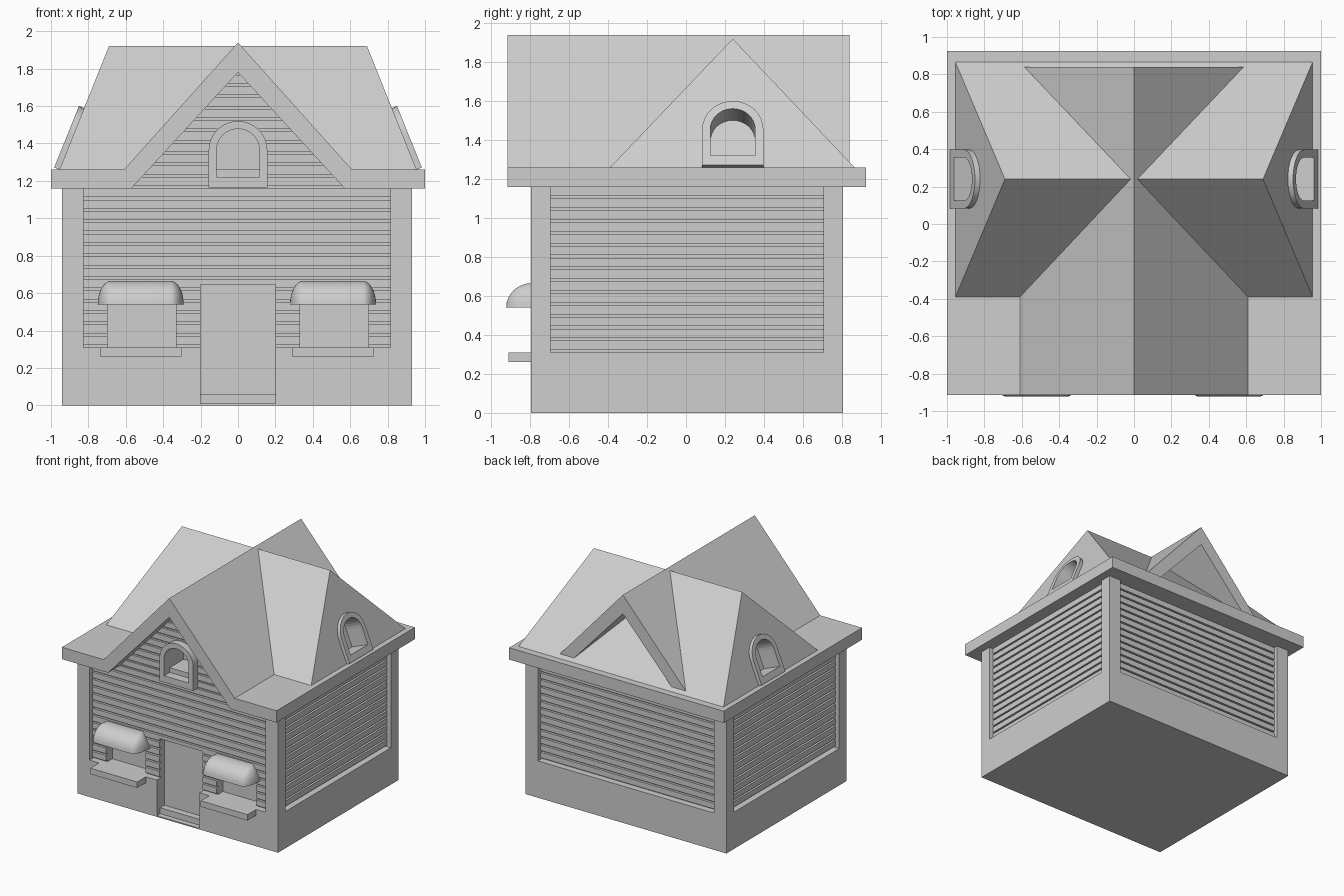
import bpy, bmesh
from math import pi, sin, cos, radians
from mathutils import Matrix, Vector

if "Cube" in bpy.data.objects:
    bpy.data.objects.remove(bpy.data.objects["Cube"])

grey = bpy.data.materials.new("plain_grey")
grey.use_nodes = True
colour = (0.62, 0.62, 0.62, 1)
grey.diffuse_color = colour
grey.node_tree.nodes["Principled BSDF"].inputs["Base Color"].default_value = colour


def finish(name, bm, smooth=False):
    bmesh.ops.recalc_face_normals(bm, faces=bm.faces)
    mesh = bpy.data.meshes.new(name)
    bm.to_mesh(mesh)
    bm.free()
    mesh.materials.append(grey)
    ob = bpy.data.objects.new(name, mesh)
    bpy.context.collection.objects.link(ob)
    if smooth:
        smooth_by_angle(ob)
    return ob


def activate(ob):
    bpy.ops.object.select_all(action='DESELECT')
    ob.select_set(True)
    bpy.context.view_layer.objects.active = ob


def smooth_by_angle(ob):
    activate(ob)
    bpy.ops.object.shade_smooth_by_angle(angle=radians(35))


def add_prism(bm, points, w0, w1, frame):
    """Extrude a flat outline from depth w0 to w1 in a wall frame."""
    low = [bm.verts.new(frame @ Vector((u, v, w0))) for u, v in points]
    high = [bm.verts.new(frame @ Vector((u, v, w1))) for u, v in points]
    bm.faces.new(low)
    bm.faces.new(high)
    n = len(points)
    for i in range(n):
        j = (i + 1) % n
        bm.faces.new((low[i], low[j], high[j], high[i]))


def prism(name, points, w0, w1, frame):
    bm = bmesh.new()
    add_prism(bm, points, w0, w1, frame)
    return finish(name, bm)


def rect(u0, u1, v0, v1):
    return [(u0, v0), (u1, v0), (u1, v1), (u0, v1)]


def box(name, x0, x1, y0, y1, z0, z1):
    return prism(name, rect(x0, x1, y0, y1), z0, z1, Matrix())


def hull(name, points, smooth=False):
    bm = bmesh.new()
    for p in points:
        bm.verts.new(p)
    bmesh.ops.convex_hull(bm, input=bm.verts[:])
    bmesh.ops.dissolve_limit(bm, angle_limit=0.01, verts=bm.verts[:], edges=bm.edges[:])
    return finish(name, bm, smooth)


cutters = []


def cutter(points, w0, w1, frame):
    ob = prism("cutter", points, w0, w1, frame)
    ob.hide_render = True
    cutters.append(ob)
    return ob


def cut(ob, tools):
    activate(ob)
    for tool in tools:
        mod = ob.modifiers.new("cut", 'BOOLEAN')
        mod.operation = 'DIFFERENCE'
        mod.solver = 'EXACT'
        mod.object = tool
        bpy.ops.object.modifier_apply(modifier=mod.name)


# Wall frames: u along the wall, v up, w outward
UPRIGHT = Matrix.Rotation(pi / 2, 4, 'X')
HALF_X, HALF_Y, EAVE, ROOF = 0.935, 0.80, 1.16, 1.26
CENTRE = Matrix.Translation((-0.005, 0.005, 0))


def wall_frame(turn, distance):
    return CENTRE @ Matrix.Rotation(turn, 4, 'Z') @ UPRIGHT @ Matrix.Translation((0, 0, distance))


front = wall_frame(0, HALF_Y)
walls = {
    "front": (front, 0.82),
    "left": (wall_frame(pi / 2, HALF_X), 0.70),
    "back": (wall_frame(pi, HALF_Y), 0.82),
    "right": (wall_frame(-pi / 2, HALF_X), 0.70),
}

# Main walls with recessed panels
body = box("house_walls", -0.94, 0.93, -0.795, 0.805, 0, EAVE)
PANEL, PITCH = 0.31, 0.0607
cut(body, [cutter(rect(-half, half, PANEL, 1.3), -0.055, 0.1, frame)
           for frame, half in walls.values()])

# Horizontal siding boards; the front rows carry on up into the gable
boards = {}
for side, (frame, half) in walls.items():
    bm = bmesh.new()
    for row in range(24 if side == "front" else 14):
        z = PANEL + row * PITCH
        width = half if row < 14 else (1.78 - z) / 1.09 + 0.02
        add_prism(bm, rect(-width, width, z + 0.014, z + PITCH), -0.06, -0.035, frame)
    boards[side] = finish(side + "_siding", bm)

# Door and window openings
openings = [cutter(rect(-0.195, 0.205, 0.06, 0.645), -0.10, 0.1, front),
            cutter(rect(-0.195, 0.205, 0.01, 0.07), -0.045, 0.1, front)]
for c in (-0.51, 0.52):
    openings.append(cutter(rect(c - 0.183, c + 0.183, PANEL, 0.6), -0.12, 0.1, front))
cut(body, openings)
cut(boards["front"], openings)

# Window sills and rounded awnings
for side, c in (("right", -0.52), ("left", 0.508)):
    box(side + "_window_sill", c - 0.218, c + 0.218, -0.91, -0.74, 0.26, PANEL)
    dome = []
    for end in (-1, 1):
        for i in range(9):
            t = i * pi / 16
            for j in range(9):
                a = j * pi / 16
                dome.append((c + end * (0.16 + 0.07 * cos(t) * cos(a)),
                             -0.795 - 0.128 * cos(t) * sin(a),
                             0.54 + 0.125 * sin(t)))
        dome.append((c + end * 0.23, -0.75, 0.54))
        dome.append((c + end * 0.16, -0.75, 0.665))
    hull(side + "_awning", dome, True)

# Eave slab, open under the front gable
box("eave_slab", -1, 1, -0.745, 0.925, EAVE, ROOF)
for side, s in (("left", 1), ("right", -1)):
    x0, x1 = sorted((0.61 * s, s))
    box(side + "_front_eave", x0, x1, -0.915, -0.745, EAVE, ROOF)

# Gable roof running front to back
prism("gable_roof", [(-0.61, EAVE), (-0.61, ROOF), (0, 1.94), (0.61, ROOF), (0.61, EAVE),
                     (0.57, EAVE), (0, 1.78), (-0.57, EAVE)], -0.84, 0.915, UPRIGHT)
gable_wall = prism("gable_wall", [(-0.58, EAVE), (0, 1.80), (0.58, EAVE)], 0.4, 0.742, UPRIGHT)

# Hipped cross roof
hip = hull("hipped_roof", [(s * 0.955, y, ROOF) for s in (-1, 1) for y in (-0.39, 0.865)]
           + [(s * 0.69, 0.24, 1.92) for s in (-1, 1)])


def arch(radius, bottom, spring=0.198, steps=16):
    return [(-radius, bottom), (radius, bottom)] + [
        (radius * cos(pi * i / steps), spring + radius * sin(pi * i / steps))
        for i in range(steps + 1)]


def arched_window(name, frame, depth, inner, outer, targets):
    hole = cutter(arch(0.115, 0.055), -depth, 0.2, frame)
    surround = prism(name, arch(0.157, 0), inner, outer, frame)
    cut(surround, [hole])
    smooth_by_angle(surround)
    for target in targets:
        cut(target, [hole])


# Arched windows: upright in the gable, leaning with the roof at both sides
arched_window("gable_window_frame", Matrix.Translation((0, -0.76, 1.165)) @ UPRIGHT,
              0.2, -0.02, 0.06, [gable_wall, boards["front"]])
for side, s in (("left", 1), ("right", -1)):
    w = Vector((s * 0.928, 0, 0.373))
    v = Vector((-s * 0.373, 0, 0.928))
    lean = Matrix((v.cross(w), v, w)).transposed().to_4x4()
    lean.translation = (s * 0.955, 0.24, ROOF)
    arched_window(side + "_window_frame", lean, 0.13, -0.01, 0.03, [hip])

for ob in cutters:
    bpy.data.objects.remove(ob)
